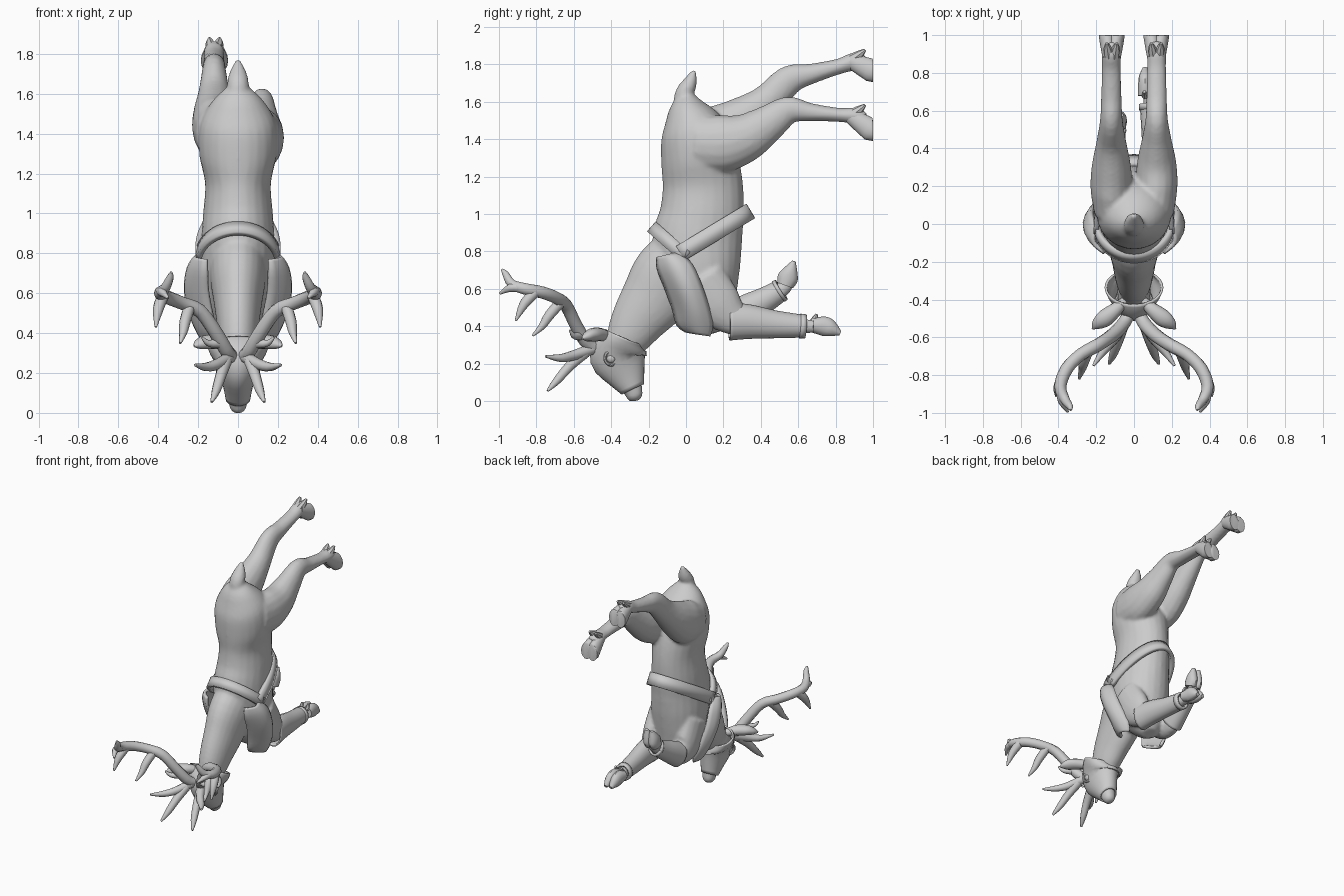
import bpy, bmesh, math
from mathutils import Vector


def finish(name, bm, solid=0.0, angle=40):
    bmesh.ops.recalc_face_normals(bm, faces=bm.faces)
    me = bpy.data.meshes.new(name)
    bm.to_mesh(me)
    bm.free()
    ob = bpy.data.objects.new(name, me)
    bpy.context.collection.objects.link(ob)
    bpy.ops.object.select_all(action='DESELECT')
    ob.select_set(True)
    bpy.context.view_layer.objects.active = ob
    bpy.ops.object.shade_smooth_by_angle(angle=math.radians(angle))
    if solid:
        m = ob.modifiers.new("thickness", 'SOLIDIFY')
        m.thickness, m.offset = solid, 0
    return ob


def spline(pts, sub):
    # Catmull-Rom through rows of equal length
    P = [pts[0]] + list(pts) + [pts[-1]]
    out = []
    for i in range(1, len(P) - 2):
        for k in range(sub):
            t = k / sub
            out.append([0.5 * (2 * b + (c - a) * t + (2 * a - 5 * b + 4 * c - d) * t * t
                               + (3 * b - a - 3 * c + d) * t ** 3)
                        for a, b, c, d in zip(*P[i - 1:i + 3])])
    out.append(list(pts[-1]))
    return out


def loft(bm, pts, n=16, sub=4, caps=True, ymax=None):
    # pts: (x, y, z, half width, half depth); rings square to the path
    rows = spline(pts, sub)
    C = [Vector(r[:3]) for r in rows]
    rings = []
    for i, r in enumerate(rows):
        t = (C[min(i + 1, len(C) - 1)] - C[max(i - 1, 0)]).normalized()
        side = Vector((1, 0, 0))
        side = (side - t * t.x).normalized()
        up = t.cross(side)
        ring = []
        for k in range(n):
            a = 2 * math.pi * k / n
            v = C[i] + side * (math.cos(a) * max(r[3], .003)) + up * (math.sin(a) * max(r[4], .003))
            if ymax is not None:
                v.y = ymax if i == len(rows) - 1 else min(v.y, ymax - .001 * (len(rows) - i))
            ring.append(bm.verts.new(v))
        rings.append(ring)
    for A, B in zip(rings, rings[1:]):
        for k in range(n):
            bm.faces.new((A[k], A[(k + 1) % n], B[(k + 1) % n], B[k]))
    if caps:
        bm.faces.new(rings[0])
        bm.faces.new(rings[-1])


def at_x(x, yz):
    return [(x,) + p for p in yz]


def front_x(s, yz, off=0):
    # front legs lean towards the middle as they reach back
    return [(s * (.14 - .06 * min(1, max(0, (p[0] - .1) / .6))) + off,) + p for p in yz]


# --- body: torso, neck, head, tail and legs fused into one skin ---
body = bmesh.new()
loft(body, at_x(0, [(0, 1.63, .06, .05), (.01, 1.56, .13, .11), (.04, 1.45, .19, .175),
                    (.07, 1.3, .195, .205), (.09, 1.15, .165, .215), (.085, 1.0, .175, .225),
                    (.06, .85, .185, .24), (.075, .7, .19, .22), (.11, .55, .17, .17),
                    (.15, .43, .12, .11), (.17, .37, .05, .05)]), n=24)
loft(body, at_x(0, [(.05, .8, .14, .18), (-.08, .68, .14, .2), (-.17, .55, .12, .18),
                    (-.25, .44, .105, .15), (-.31, .34, .09, .12), (-.34, .28, .07, .09)]), n=24)
loft(body, at_x(0, [(-.35, .36, .06, .07), (-.355, .31, .085, .115), (-.36, .23, .085, .14),
                    (-.32, .13, .06, .092), (-.283, .06, .048, .052), (-.277, .025, .042, .045),
                    (-.274, .0, .022, .025)]), n=24)
loft(body, at_x(0, [(-.02, 1.56, .05, .05), (-.01, 1.64, .055, .05), (.02, 1.7, .045, .04),
                    (.045, 1.77, .012, .012)]))
# hind legs
right_hind = [(.05, 1.38, .09, .14), (.19, 1.375, .11, .155), (.32, 1.41, .105, .13), (.44, 1.485, .08, .1),
              (.55, 1.555, .06, .075), (.66, 1.545, .055, .05), (.82, 1.53, .05, .038),
              (.9, 1.525, .05, .045), (.95, 1.5, .045, .045)]
left_hind = [(.05, 1.4, .09, .13), (.18, 1.43, .11, .155), (.3, 1.5, .105, .13), (.43, 1.6, .08, .092),
             (.55, 1.715, .06, .08), (.67, 1.75, .055, .055), (.82, 1.79, .05, .042),
             (.9, 1.815, .05, .05), (.95, 1.8, .045, .045)]
loft(body, at_x(.12, right_hind))
loft(body, at_x(-.12, left_hind))
# front legs: right stretched, left folded at the fetlock
right_front = [(.08, .66, .07, .13), (.17, .52, .075, .13), (.28, .43, .06, .085), (.42, .415, .05, .06),
               (.58, .4, .04, .045), (.67, .4, .035, .036), (.72, .4, .035, .035)]
left_front = [(.08, .66, .07, .13), (.17, .5, .075, .12), (.27, .46, .06, .085), (.37, .51, .05, .06),
              (.48, .575, .04, .045), (.53, .61, .036, .038), (.55, .66, .035, .035)]
loft(body, front_x(1, right_front))
loft(body, front_x(-1, left_front))
skin = finish("body", body)
m = skin.modifiers.new("fuse", 'REMESH')
m.mode, m.voxel_size, m.use_smooth_shade = 'VOXEL', .012, True
m = skin.modifiers.new("relax", 'SMOOTH')
m.factor, m.iterations = .5, 5

# --- cloven hooves: two overlapping lobes and a heel ---
for name, x, z, dz in (("right_hind_hoof", .118, 1.525, -.08), ("left_hind_hoof", -.118, 1.82, -.055)):
    bm = bmesh.new()
    for s in (-1, 1):
        loft(bm, [(x + s * .012, .88, z, .036, .042), (x + s * .02, .945, z + dz * .55, .04, .055),
                  (x + s * .028, 1.0, z + dz, .041, .066)], n=14, ymax=1.0)
        loft(bm, [(x + s * .015, .89, z + .005, .03, .035), (x + s * .022, .93, z + .035, .022, .022),
                  (x + s * .026, .957, z + .058, .008, .008)], n=8)
    finish(name, bm)
for name, side, path in (
        ("right_front_hoof", 1, [(.68, .405, .04, .04), (.74, .4, .036, .052), (.78, .385, .032, .042),
                                 (.825, .362, .014, .012)]),
        ("left_front_hoof", -1, [(.53, .62, .036, .045), (.545, .66, .036, .055), (.56, .7, .032, .038),
                                 (.577, .748, .014, .01)])):
    bm = bmesh.new()
    y, z = path[0][:2]
    up = (.02, .06) if side > 0 else (-.02, .04)
    for s in (-1, 1):
        loft(bm, front_x(side, path, s * .022), n=12)
        loft(bm, front_x(side, [(y, z + .02, .018, .02), (y + up[0], z + up[1], .008, .008)], s * .025), n=8)
    finish(name, bm)

# --- leg guards: flared shells over the forearms with cuffs ---
for name, side, path in (
        ("right_leg_guard", 1, [(.23, .425, .07, .095), (.33, .425, .064, .087), (.48, .41, .056, .068),
                                (.64, .4, .05, .054)]),
        ("left_leg_guard", -1, [(.27, .455, .068, .085), (.35, .5, .062, .075), (.43, .545, .055, .062),
                                (.51, .595, .048, .052)])):
    bm = bmesh.new()
    loft(bm, front_x(side, path), caps=False)
    finish(name, bm, .012)
    bm = bmesh.new()
    (ya, za, wa, da), (yb, zb, wb, db) = path[-2:]
    loft(bm, front_x(side, [(yb + (ya - yb) * .2, zb + (za - zb) * .2, wb + .006, db + .006),
                            (yb, zb, wb + .004, db + .004)]), sub=1, caps=False)
    finish(name + "_cuff", bm, .012)

# --- face mask with flared cheeks, tapering to the muzzle ---
bm = bmesh.new()
loft(bm, at_x(0, [(-.335, .34, .15, .1), (-.35, .3, .135, .13), (-.36, .235, .098, .148),
                  (-.32, .14, .07, .101), (-.285, .065, .055, .06)]), n=28, sub=3, caps=False)
finish("face_mask", bm, .012)

for s, side in ((1, "right"), (-1, "left")):
    # eye and its rim
    bm = bmesh.new()
    bmesh.ops.create_uvsphere(bm, u_segments=16, v_segments=10, radius=.026)
    for v in bm.verts:
        v.co = Vector((v.co.x * .7 + s * .09, v.co.y - .4, v.co.z + .23))
    finish(side + "_eye", bm)
    bpy.ops.mesh.primitive_torus_add(location=(s * .092, -.4, .23), rotation=(0, math.pi / 2, s * .35),
                                     major_radius=.036, minor_radius=.009,
                                     major_segments=20, minor_segments=8)
    bpy.context.object.name = side + "_eye_rim"
    bpy.ops.object.shade_smooth_by_angle()

    # ear: flattened leaf
    bm = bmesh.new()
    loft(bm, [(s * .05, -.41, .34, .025, .025), (s * .1, -.455, .355, .038, .035),
              (s * .155, -.5, .355, .046, .036), (s * .195, -.53, .345, .032, .025),
              (s * .22, -.555, .335, .005, .005)], n=12)
    finish(side + "_ear", bm)

    # antler: main beam and tines
    bm = bmesh.new()
    beam = [(.02, -.45, .28, .032), (.05, -.52, .3, .036), (.11, -.585, .4, .036), (.19, -.64, .51, .035),
            (.28, -.69, .55, .034), (.355, -.765, .58, .034), (.39, -.86, .6, .032),
            (.365, -.93, .625, .026), (.34, -.965, .68, .018), (.335, -.985, .705, .006)]
    tines = [[(.375, -.8, .59, .03), (.4, -.865, .52, .027), (.412, -.91, .43, .006)],
             [(.385, -.88, .605, .027), (.38, -.94, .605, .022), (.35, -.995, .575, .006)],
             [(.24, -.66, .54, .03), (.265, -.73, .46, .028), (.275, -.77, .4, .02), (.29, -.82, .35, .006)],
             [(.04, -.5, .28, .032), (.1, -.6, .245, .028), (.16, -.67, .23, .022), (.215, -.75, .24, .007)],
             [(.06, -.54, .26, .032), (.085, -.62, .19, .028), (.11, -.69, .11, .022), (.132, -.74, .055, .007)],
             [(.1, -.57, .35, .026), (.15, -.6, .35, .016), (.18, -.62, .38, .006)]]
    for path in [beam] + tines:
        loft(bm, [(s * x, y, z, r, r) for x, y, z, r in path], n=10, sub=3)
    finish(side + "_antler", bm)

    # domed shoulder plate: rows of (y0, z0, y1, z1, x0, x1), front edge tucked to the neck
    rows = spline([(-.15, .77, -.04, .79, .16, .19), (-.15, .71, .03, .73, .16, .22),
                   (-.11, .61, .08, .62, .155, .225), (-.07, .5, .12, .5, .135, .2),
                   (-.045, .41, .14, .41, .115, .17), (0, .375, .125, .35, .115, .15)], 3)
    cols = 9
    bm = bmesh.new()
    grid = []
    for i, (y0, z0, y1, z1, x0, x1) in enumerate(rows):
        dome = .04 + .035 * math.sin(math.pi * i / (len(rows) - 1))
        line = []
        for k in range(cols):
            t = k / (cols - 1)
            line.append(bm.verts.new((s * (x0 + (x1 - x0) * t + dome * math.sin(math.pi * t) - .005),
                                      y0 + (y1 - y0) * t, z0 + (z1 - z0) * t)))
        grid.append(line)
    for A, B in zip(grid, grid[1:]):
        for k in range(cols - 1):
            bm.faces.new((A[k], A[k + 1], B[k + 1], B[k]))
    finish(side + "_shoulder_plate", bm, .02)


# --- harness straps: half-ellipse bands over back and under belly ---
def strap(name, anchor, apex, hx, w):
    d = Vector((0, apex[0] - anchor[0], apex[1] - anchor[1]))
    across = Vector((1, 0, 0)).cross(d).normalized() * w
    bm = bmesh.new()
    prev = None
    for i in range(33):
        a = math.pi * i / 32
        c = Vector((hx * math.cos(a), anchor[0], anchor[1])) + d * math.sin(a)
        pair = [bm.verts.new(c - across), bm.verts.new(c + across)]
        if prev:
            bm.faces.new((prev[0], prev[1], pair[1], pair[0]))
        prev = pair
    finish(name, bm, .028)


strap("collar_strap", (.0, .77), (-.175, .925), .2, .035)
strap("girth_strap", (-.03, .79), (.335, 1.01), .2, .045)
